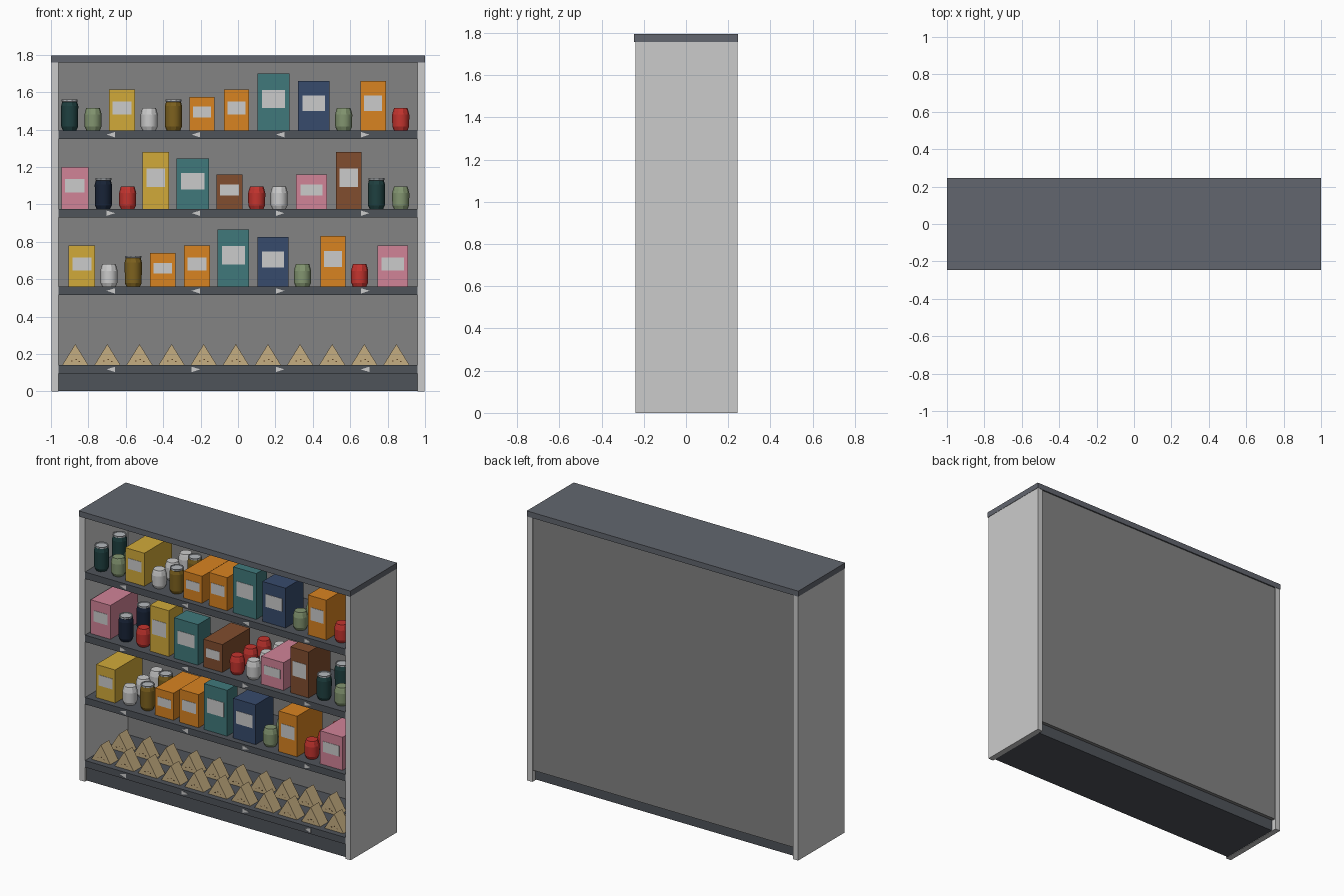
import bpy, bmesh, math
from mathutils import Matrix, Vector

if "Cube" in bpy.data.objects:
    bpy.data.objects.remove(bpy.data.objects["Cube"])

MATS = {}


def mat(name):
    """Material from the palette, colours given as sRGB."""
    if name not in MATS:
        m = bpy.data.materials.new(name)
        m.diffuse_color = [(c / 255) ** 2.2 for c in PALETTE[name]] + [1]
        m.use_nodes = True
        m.node_tree.nodes["Principled BSDF"].inputs["Base Color"].default_value = m.diffuse_color
        MATS[name] = m
    return MATS[name]


PALETTE = {
    "slate": (98, 102, 110), "charcoal": (80, 84, 90), "back_grey": (130, 130, 130),
    "yellow": (208, 168, 60), "orange": (215, 130, 38), "teal": (66, 120, 122),
    "navy": (58, 76, 108), "pink": (208, 130, 150), "brown": (128, 78, 50),
    "label": (200, 200, 198), "red": (195, 55, 50), "green": (130, 148, 112),
    "white": (215, 215, 215), "olive": (125, 98, 36), "dark_green": (36, 66, 66),
    "dark_navy": (30, 40, 58), "metal": (180, 184, 188), "bread": (196, 172, 128),
    "filling": (95, 70, 45),
}


def add_object(name, mesh, loc=(0, 0, 0)):
    ob = bpy.data.objects.new(name, mesh)
    ob.location = loc
    bpy.context.collection.objects.link(ob)
    return ob


def make_mesh(name, bm, *colours):
    bmesh.ops.recalc_face_normals(bm, faces=bm.faces[:])
    me = bpy.data.meshes.new(name)
    bm.to_mesh(me)
    bm.free()
    for c in colours:
        me.materials.append(mat(c))
    return me


def add_cuboid(bm, lo, hi, slot=0):
    lo, hi = Vector(lo), Vector(hi)
    m = Matrix.Translation((lo + hi) / 2) @ Matrix.Diagonal((*(hi - lo), 1))
    before = set(bm.faces)
    bmesh.ops.create_cube(bm, size=1, matrix=m)
    for f in set(bm.faces) - before:
        f.material_index = slot


def panel(name, lo, hi, *colours):
    bm = bmesh.new()
    add_cuboid(bm, lo, hi)
    return add_object(name, make_mesh(name, bm, *colours))


def prism(bm, outline, y0, y1):
    """Extrude an (x, z) outline from y0 to y1."""
    f = bm.faces.new([bm.verts.new((x, y0, z)) for x, z in outline])
    ext = bmesh.ops.extrude_face_region(bm, geom=[f])["geom"]
    bmesh.ops.translate(bm, vec=(0, y1 - y0, 0),
                        verts=[v for v in ext if isinstance(v, bmesh.types.BMVert)])


def can_mesh(colour, tall):
    """Lathe a can with a tapered foot and a metal rim."""
    h = 0.165 if tall else 0.12
    prof = [(0.036, 0), (0.045, 0.02), (0.046, h - 0.035), (0.040, h - 0.012)]
    prof += [(0.043, h - 0.010), (0.043, h), (0.037, h), (0.036, h - 0.005)] if tall else [(0.036, h)]
    n, bm = 10, bmesh.new()
    rings = [[bm.verts.new((r * math.cos(2 * math.pi * i / n), r * math.sin(2 * math.pi * i / n), z))
              for i in range(n)] for r, z in prof]
    for k, (a, b) in enumerate(zip(rings, rings[1:])):
        for i in range(n):
            j = (i + 1) % n
            f = bm.faces.new((a[i], a[j], b[j], b[i]))
            f.material_index = 1 if tall and k >= 3 else 0
            f.smooth = k == 1
    bm.faces.new(rings[0][::-1])
    bm.faces.new(rings[-1]).material_index = 1 if tall else 0
    return make_mesh(colour + "_can", bm, colour, "metal")


# Cabinet
for side, s in (("left", -1), ("right", 1)):
    a, b = sorted((s * 0.96, s * 0.998))
    panel(side + "_side", (a, -0.24, 0), (b, 0.245, 1.76))
panel("top_panel", (-1, -0.247, 1.758), (1, 0.247, 1.795), "slate")
panel("back_panel", (-0.96, 0.215, 0.075), (0.96, 0.238, 1.758), "back_grey")
panel("plinth", (-0.96, -0.225, 0.003), (0.96, 0.21, 0.095), "charcoal")

# Shelves with small price arrows on the front edge
SHELVES = {0.14: "LRRL", 0.56: "LLRR", 0.975: "RLRR", 1.395: "LLLR"}
for n, (z, arrows) in enumerate(SHELVES.items()):
    panel(f"shelf_{n}", (-0.96, -0.238, z - 0.045), (0.96, 0.215, z), "charcoal")
    bm = bmesh.new()
    for x, d in zip((-0.68, -0.225, 0.225, 0.68), arrows):
        s = 0.023 if d == "R" else -0.023
        prism(bm, [(x - s, z - 0.037), (x - s, z - 0.008), (x + s, z - 0.022)], -0.2395, -0.2375)
    add_object(f"price_arrows_{n}", make_mesh("price_arrows", bm, "label"))

# Boxes: colour, left x, right x, height, depth. Cans: colour, x, tall
STOCK = {
    1.395: ([("yellow", -.69, -.55, .22, .29), ("orange", -.26, -.125, .18, .29),
             ("orange", -.075, .06, .22, .29), ("teal", .105, .275, .305, .11),
             ("navy", .32, .49, .265, .19), ("orange", .655, .79, .265, .27)],
            [("dark_green", -.90, 1), ("green", -.775, 0), ("white", -.475, 0),
             ("olive", -.345, 1), ("green", .565, 0), ("red", .87, 0)]),
    0.975: ([("pink", -.945, -.80, .225, .29), ("yellow", -.51, -.37, .305, .15),
             ("teal", -.33, -.155, .27, .13), ("brown", -.115, .025, .185, .29),
             ("pink", .31, .475, .185, .29), ("brown", .525, .66, .305, .23)],
            [("dark_navy", -.72, 1), ("red", -.59, 0), ("red", .10, 0),
             ("white", .22, 0), ("dark_green", .74, 1), ("green", .87, 0)]),
    0.56: ([("yellow", -.905, -.765, .22, .29), ("orange", -.47, -.335, .18, .29),
            ("orange", -.29, -.15, .22, .29), ("teal", -.11, .06, .305, .11),
            ("navy", .105, .27, .265, .19), ("orange", .44, .575, .27, .27),
            ("pink", .745, .91, .22, .29)],
           [("white", -.69, 0), ("olive", -.56, 1), ("green", .345, 0), ("red", .65, 0)]),
}
FRONT = -0.2
cans = {}
for z, (boxes, can_list) in STOCK.items():
    for colour, x0, x1, h, d in boxes:
        bm = bmesh.new()
        add_cuboid(bm, (x0, FRONT, z), (x1, FRONT + d, z + h))
        # label on the front face
        cx, cz, lw, lh = (x0 + x1) / 2, z + 0.55 * h, 0.36 * (x1 - x0), 0.16 * h
        add_cuboid(bm, (cx - lw, FRONT - 0.002, cz - lh), (cx + lw, FRONT + 0.001, cz + lh), 1)
        add_object(colour + "_box", make_mesh(colour + "_box", bm, colour, "label"))
    for colour, x, tall in can_list:
        me = cans.setdefault((colour, tall), can_mesh(colour, tall))
        for y in ((-0.15, 0.04) if tall else (-0.15, -0.01, 0.13)):
            add_object(colour + "_can", me, (x, y, z))

# Wedge-shaped sandwich packs in two rows
bm = bmesh.new()
prism(bm, [(-0.07, 0), (0.07, 0), (0, 0.113)], 0, 0.085)
for x, z in ((-0.02, 0.022), (0.004, 0.03), (0.022, 0.02)):
    add_cuboid(bm, (x - 0.004, -0.001, z - 0.002), (x + 0.004, 0.001, z + 0.002), 1)
pack = make_mesh("sandwich_pack", bm, "bread", "filling")
for row in range(2):
    for i in range(11):
        add_object("sandwich_pack", pack, (-0.87 + 0.1717 * i, FRONT + 0.19 * row, 0.14))
